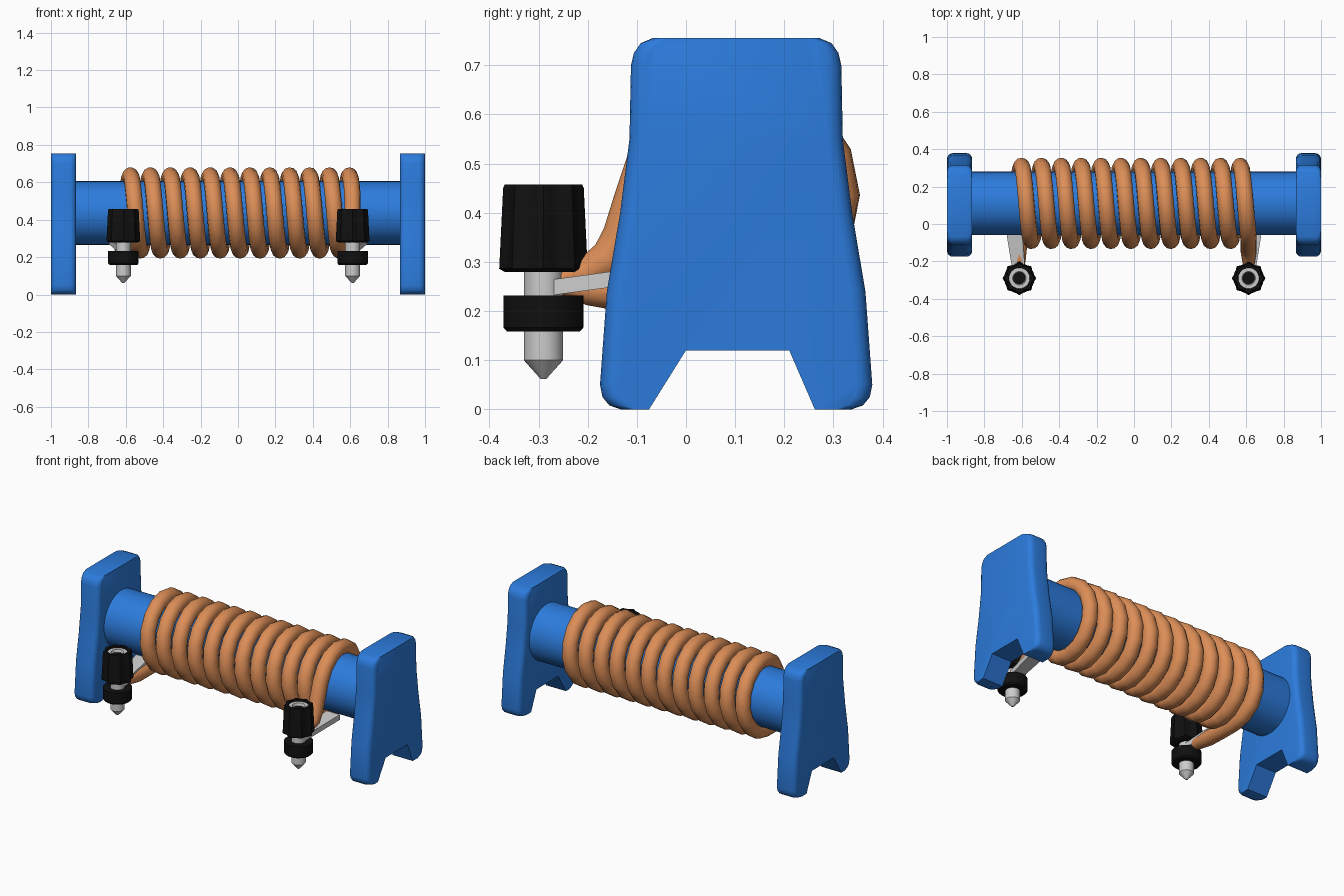
import bpy, bmesh
from math import sin, cos, pi, radians

if "Cube" in bpy.data.objects:
    bpy.data.objects.remove(bpy.data.objects["Cube"])

CY, CZ = 0.11, 0.436          # axis of the core
PX, PY = 0.613, -0.29         # terminal position


def material(name, color):
    m = bpy.data.materials.new(name)
    m.diffuse_color = (*color, 1)
    m.use_nodes = True
    m.node_tree.nodes["Principled BSDF"].inputs["Base Color"].default_value = m.diffuse_color
    return m


BLUE = material("blue_plastic", (0.025, 0.2, 0.72))
COPPER = material("copper", (0.72, 0.27, 0.095))
BLACK = material("black_plastic", (0.005, 0.005, 0.005))


def finish(obj, mat, angle=35):
    if mat:
        obj.data.materials.append(mat)
    bpy.ops.object.select_all(action='DESELECT')
    obj.select_set(True)
    bpy.context.view_layer.objects.active = obj
    bpy.ops.object.shade_smooth_by_angle(angle=radians(angle))
    return obj


def loft(name, rings, mat, angle=35):
    """Skin a list of equal-length point rings and cap both ends."""
    bm = bmesh.new()
    vs = [[bm.verts.new(p) for p in r] for r in rings]
    n = len(vs[0])
    for a, b in zip(vs, vs[1:]):
        for i in range(n):
            j = (i + 1) % n
            bm.faces.new((a[i], a[j], b[j], b[i]))
    bm.faces.new(vs[0])
    bm.faces.new(vs[-1])
    bmesh.ops.recalc_face_normals(bm, faces=bm.faces)
    me = bpy.data.meshes.new(name)
    bm.to_mesh(me)
    bm.free()
    obj = bpy.data.objects.new(name, me)
    bpy.context.collection.objects.link(obj)
    return finish(obj, mat, angle)


def lathe(name, x, profile, mat, seg=32, ribs=0):
    """Turn (radius, z) points about a vertical axis, optionally ribbed."""
    def radius(r, t):
        if ribs and r > 0.065:
            r *= 1 - 0.14 * (0.5 - 0.5 * cos(ribs * t)) ** 0.6
        return r
    ts = [2 * pi * i / seg for i in range(seg)]
    rings = [[(x + radius(r, t) * cos(t), PY + radius(r, t) * sin(t), z) for t in ts]
             for r, z in profile]
    return loft(name, rings, mat)


# End supports: tapered profile with rounded vertical edges and a foot notch
side = [(0.235, 0), (0.258, 0.008), (0.272, 0.025), (0.277, 0.05), (0.263, 0.24),
        (0.236, 0.4), (0.217, 0.55), (0.214, 0.70), (0.208, 0.725), (0.194, 0.745), (0.17, 0.755)]
notch = [(-0.075, 0), (0, 0.12), (0.21, 0.12), (0.262, 0)]


def support_ring(x, inset):
    c = 0.102
    right = [(x, c + h - inset, z) for h, z in side]
    left = [(x, c - h + inset, z) for h, z in reversed(side)]
    return right + left + [(x, y, z) for y, z in notch]


R = 0.032
edge = [(R * (1 - sin(a)), R * (1 - cos(a))) for a in (0, pi / 8, pi / 4, 3 * pi / 8, pi / 2)]
for s, label in ((-1, "left"), (1, "right")):
    rings = [support_ring(s * (0.865 + dx), ins) for ins, dx in
             [(i, d) for i, d in edge]]
    rings += [support_ring(s * (1.0 - dx), ins) for ins, dx in reversed(edge)]
    loft(label + "_support", rings, BLUE)

# Core tube between the supports
loft("core", [[(x, CY + 0.17 * cos(2 * pi * i / 48), CZ + 0.17 * sin(2 * pi * i / 48))
               for i in range(48)] for x in (-0.88, 0.88)], BLUE)

# Copper winding: lead-in, helix, lead-out, with squeezed tips
path = [(-PX, -0.27, 0.252, 0.3), (-PX, -0.2, 0.245, 0.75), (-PX, -0.1, 0.238, 1),
        (-0.615, 0.02, 0.236, 1)]
for k in range(188):
    a = 2 * pi * k / 16
    x = -0.575 + 0.1064 * (k / 16 - 0.5)
    path.append((max(-0.615, min(0.612, x)), CY + 0.2 * sin(a), CZ - 0.2 * cos(a), 1))
path += [(0.612, -0.105, 0.42, 1), (0.612, -0.127, 0.35, 1), (PX, -0.155, 0.305, 0.95),
         (PX, -0.205, 0.275, 0.75), (PX, -0.275, 0.258, 0.3)]
cu = bpy.data.curves.new("winding", 'CURVE')
cu.dimensions = '3D'
cu.bevel_depth = 0.044
cu.bevel_resolution = 4
cu.use_fill_caps = True
sp = cu.splines.new('POLY')
sp.points.add(len(path) - 1)
for p, (x, y, z, r) in zip(sp.points, path):
    p.co = (x, y, z, 1)
    p.radius = r
coil = bpy.data.objects.new("winding", cu)
bpy.context.collection.objects.link(coil)
bpy.context.view_layer.objects.active = coil
coil.select_set(True)
bpy.ops.object.convert(target='MESH')
finish(bpy.context.view_layer.objects.active, COPPER, 50)

# Terminals and the straps that carry them
for s, label in ((-1, "left"), (1, "right")):
    x = s * PX
    lathe(label + "_terminal_post", x,
          [(0.006, 0.062), (0.04, 0.1), (0.04, 0.435), (0.058, 0.435), (0.058, 0.446),
           (0.036, 0.446), (0.03, 0.425)], None)
    lathe(label + "_terminal_collar", x,
          [(0.03, 0.158), (0.074, 0.158), (0.081, 0.166), (0.081, 0.232), (0.03, 0.232)],
          BLACK, 64)
    lathe(label + "_terminal_knob", x,
          [(0.03, 0.279), (0.078, 0.279), (0.09, 0.286), (0.082, 0.45), (0.079, 0.457),
           (0.057, 0.457), (0.053, 0.43)], BLACK, 64, 8)
    strap = []
    for y, z, x0, x1 in ((-0.28, 0.247, 0.58, 0.645), (0.0, 0.285, 0.60, 0.69)):
        strap.append([(s * x0, y, z - 0.016), (s * x1, y, z - 0.016),
                      (s * x1, y, z + 0.016), (s * x0, y, z + 0.016)])
    loft(label + "_strap", strap, None)
